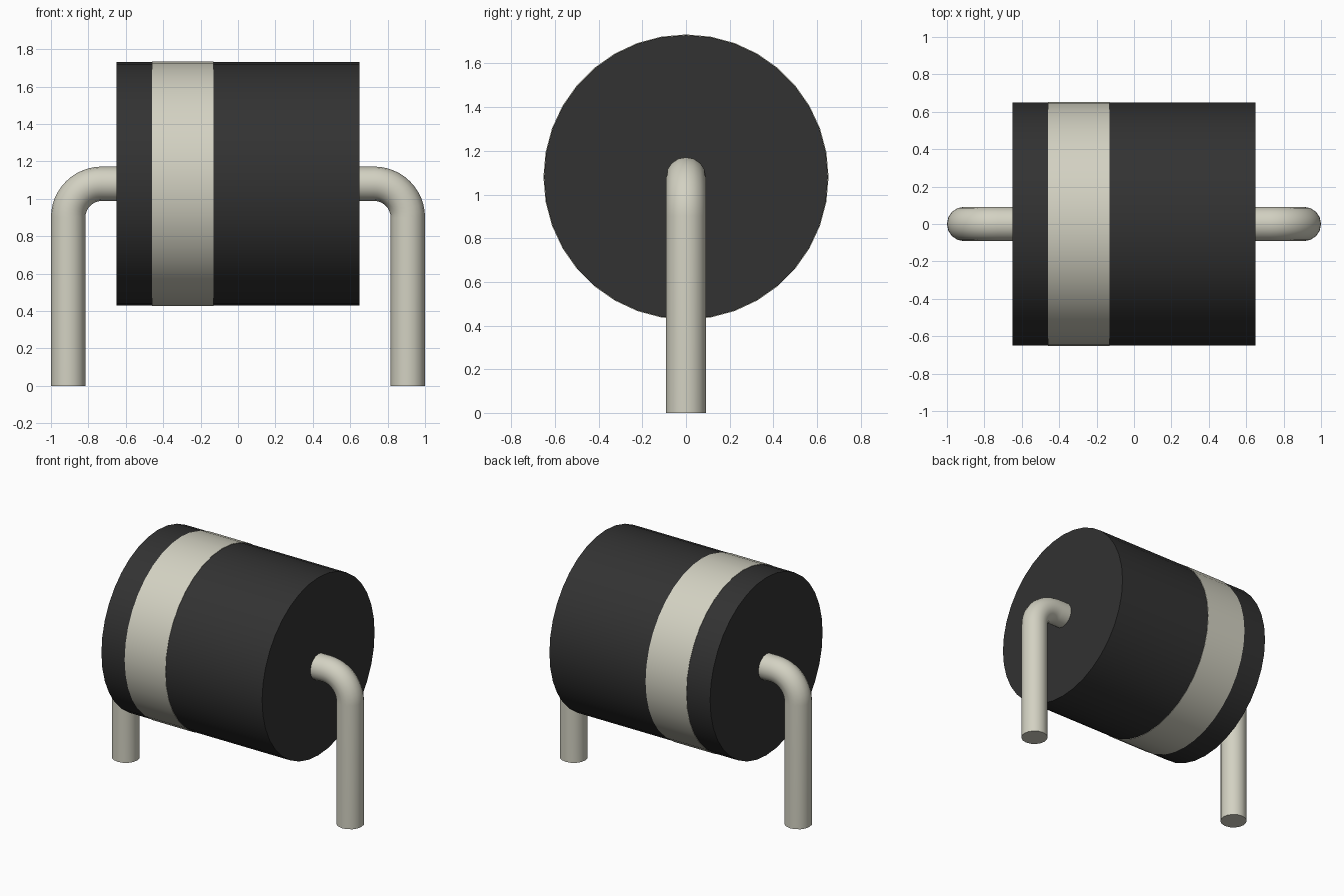
import bpy
import bmesh
from math import pi, sin, cos, radians

default = bpy.data.objects.get("Cube")
if default:
    bpy.data.objects.remove(default)


def material(name, rgb, roughness):
    mat = bpy.data.materials.new(name)
    mat.use_nodes = True
    mat.diffuse_color = (*rgb, 1)
    bsdf = mat.node_tree.nodes["Principled BSDF"]
    bsdf.inputs["Base Color"].default_value = (*rgb, 1)
    bsdf.inputs["Roughness"].default_value = roughness
    return mat


black = material("black_plastic", (0.032, 0.032, 0.032), 0.5)
silver = material("warm_silver", (0.65, 0.64, 0.54), 0.5)

AXIS_Z = 1.08        # height of the body axis
BODY_R = 0.65
SIDES = 36
LEAD_R = 0.092
LEAD_X = 0.908       # centre of each upright lead
BEND = 0.18          # bend radius on the centre line


def smooth(obj):
    bpy.ops.object.select_all(action='DESELECT')
    obj.select_set(True)
    bpy.context.view_layer.objects.active = obj
    bpy.ops.object.shade_smooth_by_angle(angle=radians(35))


def lathe(name, profile, mat, closed=False):
    """Revolve (x, radius) points around the body axis."""
    bm = bmesh.new()
    rings = [[bm.verts.new((x, r * sin(2 * pi * i / SIDES), AXIS_Z + r * cos(2 * pi * i / SIDES)))
              for i in range(SIDES)] for x, r in profile]
    pairs = list(zip(rings, rings[1:]))
    if closed:
        pairs.append((rings[-1], rings[0]))
    else:
        bm.faces.new(rings[0])
        bm.faces.new(rings[-1])
    for a, b in pairs:
        for i in range(SIDES):
            j = (i + 1) % SIDES
            bm.faces.new((a[i], a[j], b[j], b[i]))
    bmesh.ops.recalc_face_normals(bm, faces=bm.faces)
    mesh = bpy.data.meshes.new(name)
    bm.to_mesh(mesh)
    bm.free()
    mesh.materials.append(mat)
    obj = bpy.data.objects.new(name, mesh)
    bpy.context.collection.objects.link(obj)
    smooth(obj)
    return obj


def lead(name, side):
    """Round wire leaving the body end and bending down to the ground."""
    path = [(LEAD_X, 0)]
    for k in range(13):
        a = pi / 2 * k / 12
        path.append((LEAD_X - BEND + BEND * cos(a), AXIS_Z - BEND + BEND * sin(a)))
    path.append((BODY_R - 0.05, AXIS_Z))
    curve = bpy.data.curves.new(name, 'CURVE')
    curve.dimensions = '3D'
    curve.bevel_depth = LEAD_R
    curve.bevel_resolution = 6
    curve.use_fill_caps = True
    spline = curve.splines.new('POLY')
    spline.points.add(len(path) - 1)
    for point, (x, z) in zip(spline.points, path):
        point.co = (side * x, 0, z, 1)
    curve.materials.append(silver)
    obj = bpy.data.objects.new(name, curve)
    bpy.context.collection.objects.link(obj)
    bpy.ops.object.select_all(action='DESELECT')
    obj.select_set(True)
    bpy.context.view_layer.objects.active = obj
    bpy.ops.object.convert(target='MESH')
    smooth(bpy.context.view_layer.objects.active)


# Cylindrical body
lathe("body", [(-BODY_R, BODY_R), (BODY_R, BODY_R)], black)

# Polarity band, a thin sleeve slightly proud of the body
lathe("polarity_band", [(-0.46, BODY_R - 0.004), (-0.46, BODY_R + 0.003),
                        (-0.13, BODY_R + 0.003), (-0.13, BODY_R - 0.004)], silver, closed=True)

# Bent wire leads
lead("left_lead", 1)
lead("right_lead", -1)
